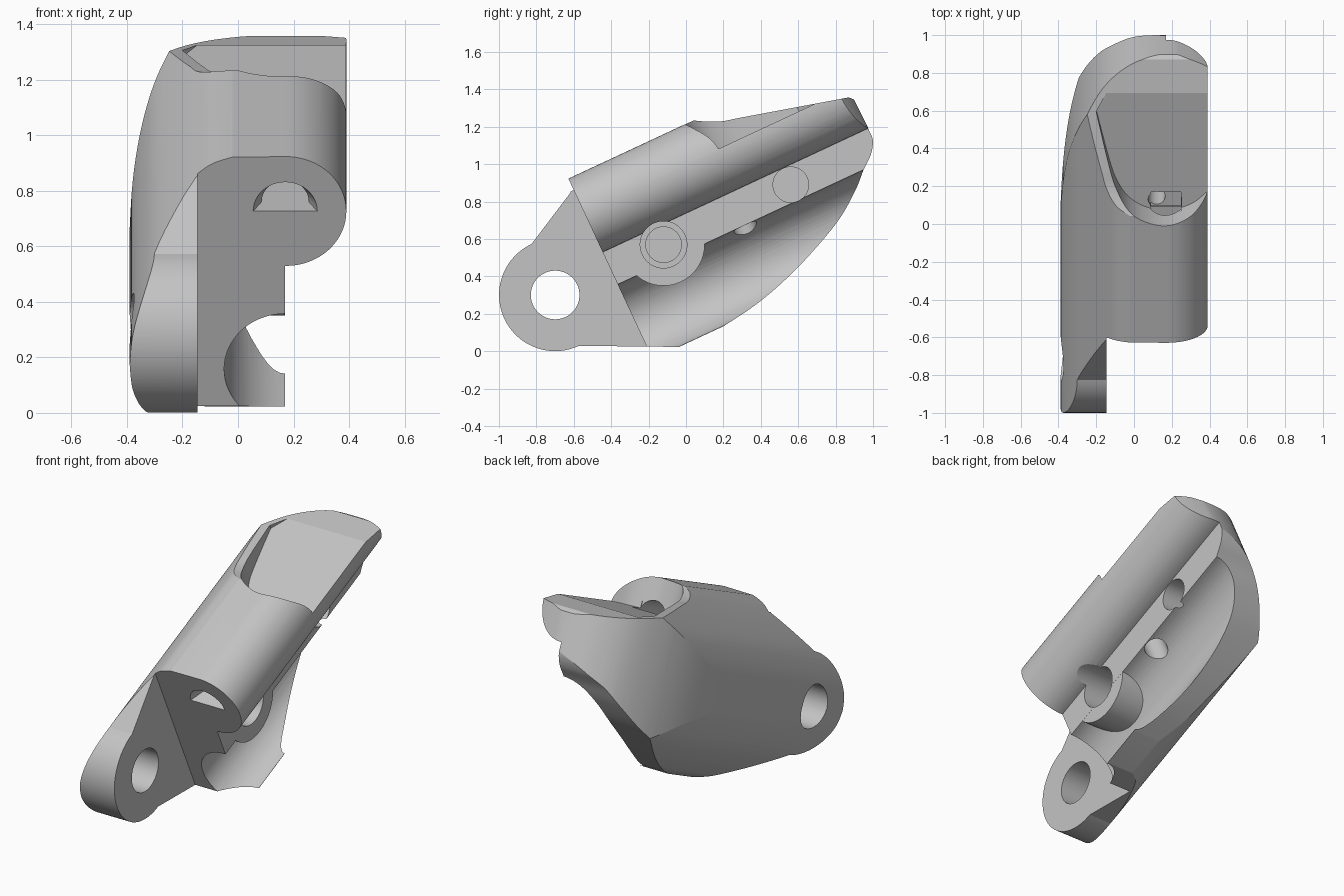
import bpy, bmesh, math
from mathutils import Matrix

if "Cube" in bpy.data.objects:
    bpy.data.objects.remove(bpy.data.objects["Cube"])

TILT = math.radians(25)
grey = bpy.data.materials.new("plain grey")
grey.use_nodes = True
grey.diffuse_color = (0.55, 0.55, 0.55, 1)
grey.node_tree.nodes["Principled BSDF"].inputs["Base Color"].default_value = (0.55, 0.55, 0.55, 1)


def arc(a, b, r, start, end, n=32):
    angles = [math.radians(start + (end - start) * i / n) for i in range(n + 1)]
    return [(a + r * math.cos(t), b + r * math.sin(t)) for t in angles]


def smooth(pts, n=6):
    """Rounded curve through the points."""
    out = []
    for i in range(len(pts) - 1):
        p = [pts[max(0, i - 1)], pts[i], pts[i + 1], pts[min(len(pts) - 1, i + 2)]]
        for k in range(n):
            t = k / n
            out.append(tuple(0.5 * (2 * b + (c - a) * t + (2 * a - 5 * b + 4 * c - d) * t * t
                                    + (3 * b - a - 3 * c + d) * t ** 3)
                             for a, b, c, d in zip(*p)))
    return out + [pts[-1]]


def prism(name, pts, axis, lo, hi, grow=1, pivot=(0, 0)):
    """Extrude a flat outline along an axis, optionally enlarging its low end."""
    place = {"x": lambda p, h: (h, p[0], p[1]),
             "y": lambda p, h: (p[0], h, p[1]),
             "z": lambda p, h: (p[0], p[1], h)}[axis]
    wide = [tuple(c + (v - c) * grow for v, c in zip(p, pivot)) for p in pts]
    bm = bmesh.new()
    low = [bm.verts.new(place(p, lo)) for p in wide]
    high = [bm.verts.new(place(p, hi)) for p in pts]
    bm.faces.new(low)
    bm.faces.new(high)
    for i in range(len(pts)):
        j = (i + 1) % len(pts)
        bm.faces.new((low[i], low[j], high[j], high[i]))
    bmesh.ops.recalc_face_normals(bm, faces=bm.faces)
    mesh = bpy.data.meshes.new(name)
    bm.to_mesh(mesh)
    bm.free()
    mesh.materials.append(grey)
    obj = bpy.data.objects.new(name, mesh)
    bpy.context.collection.objects.link(obj)
    return obj


def rod(name, a, b, r, axis, lo, hi):
    return prism(name, arc(a, b, r, 0, 360, 64)[:-1], axis, lo, hi)


def combine(target, tool, operation):
    mod = target.modifiers.new(operation, "BOOLEAN")
    mod.operation, mod.object, mod.solver = operation, tool, "EXACT"
    bpy.context.view_layer.objects.active = target
    bpy.ops.object.modifier_apply(modifier=mod.name)
    bpy.data.objects.remove(tool)


# Side outline: lug, sloped top, rounded tail and curved underside
LUG = (-0.507, 0.568)
under = smooth([(0.1, 0.02), (0.245, 0.037), (0.477, 0.075), (0.734, 0.154), (1.013, 0.278),
                (1.175, 0.389), (1.27, 0.477), (1.34, 0.535), (1.382, 0.6), (1.388, 0.668)])
top = smooth([(0.77, 1.014), (0.7, 1.031), (0.63, 1.06), (0.55, 1.105), (0.5, 1.13)], 4)
side = ([(0.01, 0.02)] + under + [(1.383, 0.84), (1.362, 0.862)] + top
        + [(-0.2, 1.13), (-0.2, 1.03)] + arc(*LUG, 0.3, 90, 270, 48))
body = prism("bracket_body", side, "x", -0.5, 0.5)

# Cross-section: half-round tube on one side, broad rounded flank on the other
shoulder = smooth([(-0.02, 1.10), (-0.09, 1.075), (-0.145, 1.035), (-0.22, 0.965), (-0.3, 0.87),
                   (-0.35, 0.77), (-0.38, 0.67), (-0.39, 0.568)])
belly = [(x, 1.136 - v) for x, v in reversed(shoulder[:-1])]
section = arc(0.173, 0.885, 0.217, -90, 90, 40) + shoulder + belly + [(0.17, 0.036), (0.17, 0.668)]
combine(body, prism("section", section, "y", -1.2, 1.8), "INTERSECT")

# Plan: tapering rounded tail
plan = smooth([(0.45, 1.28), (0.39, 1.325), (0.28, 1.368), (0.17, 1.386), (0, 1.345), (-0.15, 1.23),
               (-0.26, 1.05), (-0.33, 0.85), (-0.37, 0.62), (-0.39, 0.35), (-0.4, 0.1)])
combine(body, prism("plan", plan + [(-0.4, -1.2), (0.45, -1.2)], "z", -0.3, 1.5), "INTERSECT")

# Open front beside the lug
combine(body, prism("front_cut", [(-0.145, -1.5), (0.8, -1.5), (0.8, -0.18), (-0.145, -0.18)],
                    "z", -0.5, 1.6), "DIFFERENCE")

# Lower channel and the boss standing in it
combine(body, rod("channel", 0.17, 0.258, 0.22, "y", -0.5, 1.8), "DIFFERENCE")
combine(body, rod("boss", 0.132, 0.567, 0.22, "x", -0.12, 0.1695), "UNION")

# Scooped pocket on top
scoop = smooth([(0.5, 0.72), (0.39, 0.615), (0.3, 0.54), (0.17, 0.503), (0.06, 0.525), (-0.03, 0.585),
                (-0.09, 0.68), (-0.13, 0.8), (-0.2, 1.09)])
combine(body, prism("pocket", scoop + [(-0.14, 1.2), (0.5, 1.2)], "z", 0.907, 1.5), "DIFFERENCE")

# Arched passage from the front face to the pocket, with a flared mouth
arch = arc(0.17, 0.885, 0.085, 0, 180, 24)
combine(body, prism("passage", arch, "y", -0.4, 0.58), "DIFFERENCE")
combine(body, prism("mouth", arch, "y", -0.2, -0.1, 1.45, (0.17, 0.885)), "DIFFERENCE")

# Pin holes: lug, stepped boss hole, band hole
combine(body, rod("lug_hole", *LUG, 0.13, "x", -0.6, 0.1), "DIFFERENCE")
combine(body, rod("boss_bore", 0.132, 0.567, 0.125, "x", -0.08, 0.5), "DIFFERENCE")
combine(body, rod("boss_pilot", 0.132, 0.567, 0.095, "x", -0.16, 0), "DIFFERENCE")
combine(body, rod("band_hole", 0.884, 0.57, 0.095, "x", -0.05, 0.5), "DIFFERENCE")

# Stepped screw hole between channel and pocket, with its slot
combine(body, rod("screw_head", 0.1, 0.567, 0.065, "z", 0.3, 0.7), "DIFFERENCE")
combine(body, rod("screw_hole", 0.12, 0.567, 0.045, "z", 0.65, 1), "DIFFERENCE")
combine(body, prism("screw_slot", [(0.09, 0.515), (0.25, 0.515), (0.25, 0.61), (0.09, 0.61)],
                    "z", 0.87, 0.95), "DIFFERENCE")

# Lean the finished part back and shade it
body.data.transform(Matrix.Rotation(TILT, 4, "X"))
bpy.ops.object.select_all(action="DESELECT")
body.select_set(True)
bpy.context.view_layer.objects.active = body
bpy.ops.object.shade_smooth_by_angle(angle=math.radians(13))
